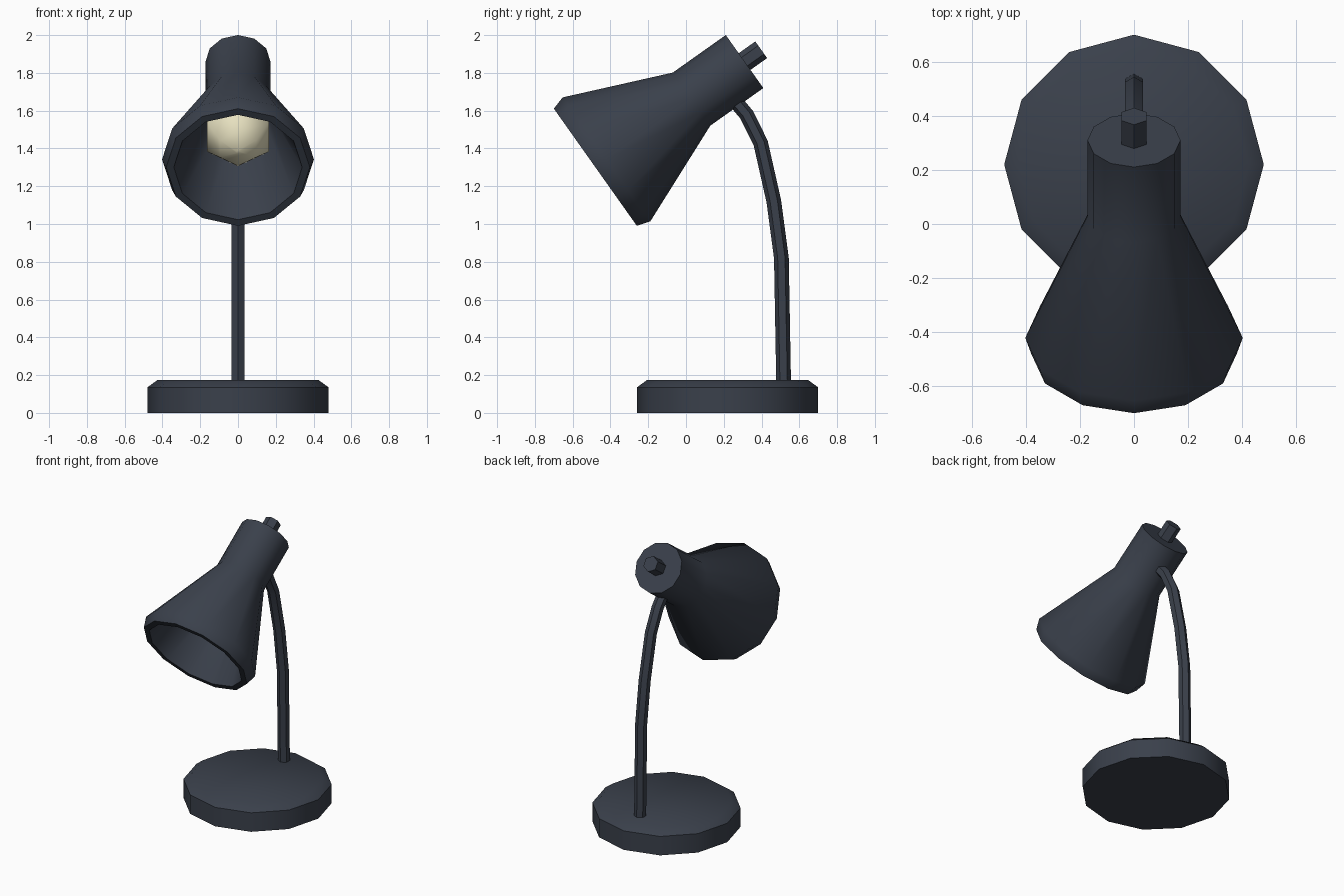
import bpy, bmesh, math
from mathutils import Vector, Matrix

if "Cube" in bpy.data.objects:
    bpy.data.objects.remove(bpy.data.objects["Cube"])


def material(name, color):
    m = bpy.data.materials.new(name)
    m.diffuse_color = (*color, 1)
    m.use_nodes = True
    m.node_tree.nodes["Principled BSDF"].inputs["Base Color"].default_value = m.diffuse_color
    return m


SLATE = material("dark slate", (0.042, 0.051, 0.070))
CREAM = material("bulb cream", (0.85, 0.80, 0.56))


def skin_rings(name, rings, mat, angle=40):
    """Join equal-sized rings of points into a capped, closed tube."""
    bm = bmesh.new()
    loops = [[bm.verts.new(p) for p in ring] for ring in rings]
    n = len(loops[0])
    for a, b in zip(loops, loops[1:]):
        for i in range(n):
            j = (i + 1) % n
            bm.faces.new((a[i], a[j], b[j], b[i]))
    bm.faces.new(loops[0][::-1])
    bm.faces.new(loops[-1])
    bmesh.ops.recalc_face_normals(bm, faces=bm.faces)
    mesh = bpy.data.meshes.new(name)
    bm.to_mesh(mesh)
    bm.free()
    mesh.materials.append(mat)
    ob = bpy.data.objects.new(name, mesh)
    bpy.context.collection.objects.link(ob)
    bpy.ops.object.select_all(action='DESELECT')
    ob.select_set(True)
    bpy.context.view_layer.objects.active = ob
    bpy.ops.object.shade_smooth_by_angle(angle=math.radians(angle))
    return ob


def lathe(name, profile, sides, frame, mat, angle=40):
    """Turn (radius, distance) pairs around the frame's z axis."""
    turns = [math.pi / 2 + math.tau * i / sides for i in range(sides)]
    rings = [[frame @ Vector((r * math.cos(t), r * math.sin(t), s)) for t in turns]
             for r, s in profile]
    return skin_rings(name, rings, mat, angle)


# Base disc with chamfered top edge
lathe("base", [(0.48, 0), (0.48, 0.135), (0.425, 0.175)], 12,
      Matrix.Translation((0, 0.22, 0)), SLATE)

# Curved hexagonal stem, swept in the x = 0 plane
path = [Vector((0, y, z)) for y, z in
        [(0.517, 0.15), (0.505, 0.82), (0.465, 1.12), (0.395, 1.43),
         (0.32, 1.58), (0.265, 1.645), (0.20, 1.69)]]
rings = []
for i, p in enumerate(path):
    along = (path[min(i + 1, len(path) - 1)] - path[max(i - 1, 0)]).normalized()
    side = Vector((1, 0, 0))
    out = along.cross(side)
    rings.append([p + 0.039 * (side * math.sin(math.tau * k / 6) + out * math.cos(math.tau * k / 6))
                  for k in range(6)])
skin_rings("stem", rings, SLATE)

# Tilted frame of the lamp head: origin at the back end, z toward the opening
axis = Vector((0, -0.816, -0.578)).normalized()
xdir = Vector((1, 0, 0))
head = Matrix.Translation((0, 0.31, 1.86)) @ Matrix((xdir, axis.cross(xdir), axis)).transposed().to_4x4()

# Hollow shade: outside wall, lip, then inside wall
lathe("shade", [(0.172, 0), (0.172, 0.344), (0.402, 0.896), (0.38, 0.968),
                (0.34, 0.968), (0.135, 0.36), (0.135, 0.10)], 12, head, SLATE)

# Switch knob at the back
lathe("switch_knob", [(0.054, -0.108), (0.054, 0.03)], 6, head, SLATE)

# Bulb and its socket
lathe("socket", [(0.09, 0.08), (0.09, 0.34)], 6, head, SLATE)
lathe("bulb", [(0.08, 0.32), (0.10, 0.42), (0.19, 0.58), (0.19, 0.69), (0.11, 0.80), (0.01, 0.83)],
      6, head, CREAM, 65)
